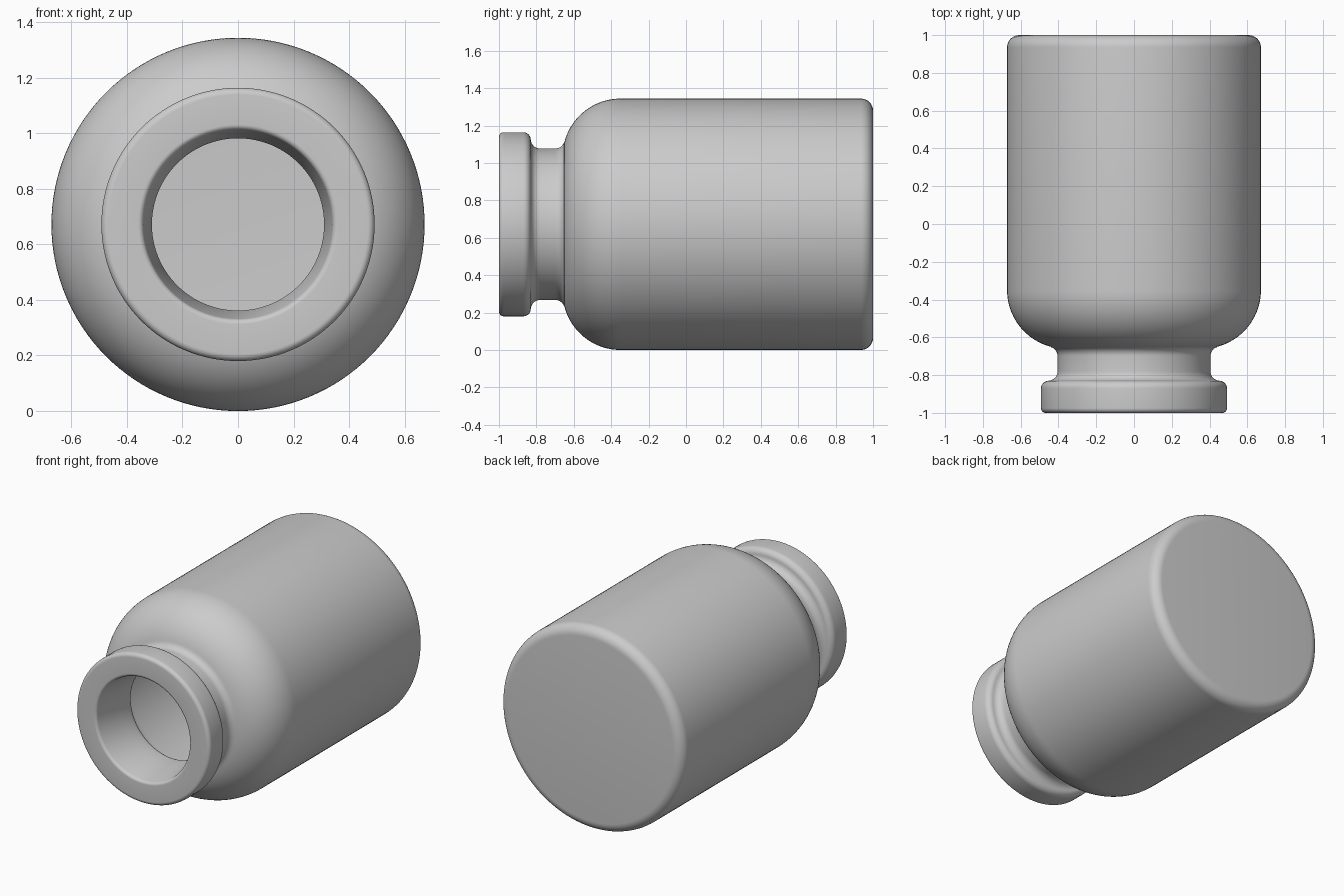
import bpy, bmesh, math
from mathutils import Matrix, Vector

cube = bpy.data.objects.get("Cube")
if cube:
    bpy.data.objects.remove(cube)

RADIUS = 0.672
SEGMENTS = 128


def arc(r, y, size, start, end, steps=8):
    """Points (radius, y) on a circular fillet; angles run from +radius to +y."""
    angles = [math.radians(start + (end - start) * i / steps) for i in range(steps + 1)]
    return [(r + size * math.cos(a), y + size * math.sin(a)) for a in angles]


# Outer wall, from the closed base to the mouth
outer = [(0, 1)]
outer += arc(RADIUS - 0.065, 0.935, 0.065, 90, 0)      # base edge
outer += arc(0.362, -0.35, 0.31, 0, -75.5, 20)         # shoulder
outer += arc(0.453, -0.698, 0.048, 104.5, 180)         # shoulder to neck
outer += arc(0.455, -0.78, 0.05, 180, 270)             # neck to lip
outer += arc(0.452, -0.87, 0.04, 90, 0)                # back of lip
outer += arc(0.467, -0.975, 0.025, 0, -90)             # front of lip

# Inner wall, from the mouth to the cavity floor
inner = arc(0.36, -0.98, 0.02, 270, 190)               # mouth edge
inner += [(0.31, -0.78), (0.31, -0.72)]                # tapered throat
inner += arc(0.36, -0.70, 0.05, 180, 105)              # throat to cavity
inner += arc(0.362, -0.35, 0.22, -75, 0, 16)           # inside of shoulder
inner += arc(0.532, 0.86, 0.05, 0, 90)                 # cavity floor edge
inner += [(0, 0.91)]

# Revolve the wall profile about the lengthwise axis
bm = bmesh.new()
verts = [bm.verts.new((r, y, 0)) for r, y in outer + inner]
edges = [bm.edges.new(pair) for pair in zip(verts, verts[1:])]
bmesh.ops.spin(bm, geom=verts + edges, cent=(0, 0, 0), axis=(0, 1, 0),
               angle=math.tau, steps=SEGMENTS, use_duplicate=False)
bmesh.ops.remove_doubles(bm, verts=bm.verts, dist=0.0001)
bmesh.ops.recalc_face_normals(bm, faces=bm.faces)
bmesh.ops.transform(bm, matrix=Matrix.Translation(Vector((0, 0, RADIUS))), verts=bm.verts)

mesh = bpy.data.meshes.new("bottle")
bm.to_mesh(mesh)
bm.free()
bottle = bpy.data.objects.new("bottle", mesh)
bpy.context.collection.objects.link(bottle)

# Plain grey finish
grey = bpy.data.materials.new("light grey")
grey.use_nodes = True
colour = (0.6, 0.6, 0.6, 1)
grey.diffuse_color = colour
grey.node_tree.nodes["Principled BSDF"].inputs["Base Color"].default_value = colour
mesh.materials.append(grey)

bpy.ops.object.select_all(action="DESELECT")
bottle.select_set(True)
bpy.context.view_layer.objects.active = bottle
bpy.ops.object.shade_smooth_by_angle(angle=math.radians(30))
